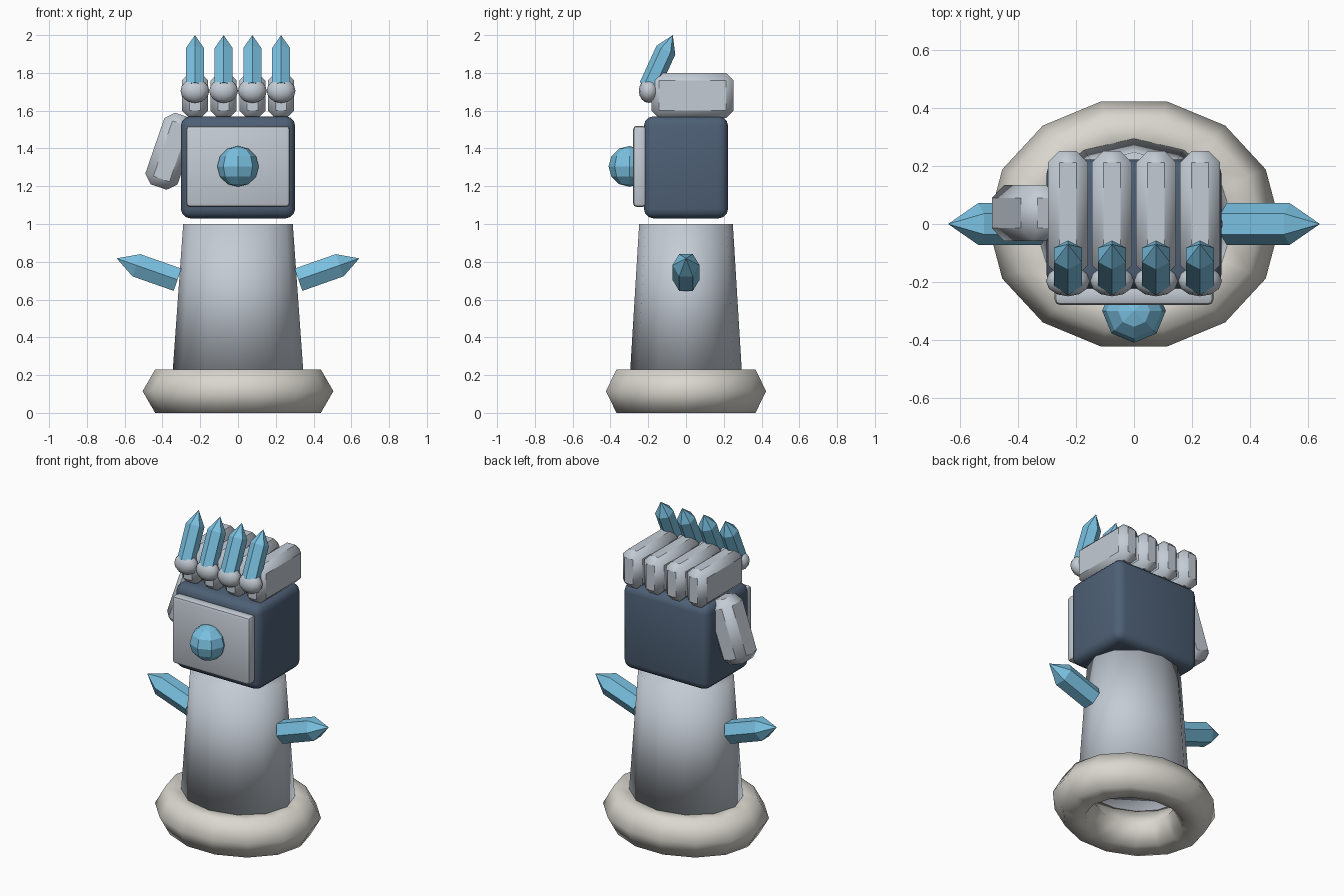
import bpy, bmesh, math
from mathutils import Matrix, Vector

if "Cube" in bpy.data.objects:
    bpy.data.objects.remove(bpy.data.objects["Cube"])


def colour(name, rgb):
    m = bpy.data.materials.new(name)
    m.diffuse_color = (*rgb, 1)
    m.use_nodes = True
    m.node_tree.nodes["Principled BSDF"].inputs["Base Color"].default_value = m.diffuse_color
    return m


STEEL = colour("steel grey", (0.55, 0.60, 0.66))
NAVY = colour("dark navy", (0.076, 0.117, 0.18))
CRYSTAL = colour("ice blue", (0.195, 0.53, 0.75))
CUFF = colour("warm stone", (0.70, 0.68, 0.62))


def finish(name, bm, mat, smooth=False):
    bmesh.ops.recalc_face_normals(bm, faces=bm.faces)
    me = bpy.data.meshes.new(name)
    bm.to_mesh(me)
    bm.free()
    me.materials.append(mat)
    for p in me.polygons:
        p.use_smooth = smooth
    ob = bpy.data.objects.new(name, me)
    bpy.context.collection.objects.link(ob)
    return ob


def block(name, centre, size, bevel, segments, mat, tilt=0.0):
    """Bevelled box, tilted about the y axis."""
    bm = bmesh.new()
    bmesh.ops.create_cube(bm, size=1, matrix=Matrix.Diagonal((*size, 1)))
    bmesh.ops.bevel(bm, geom=bm.edges[:], offset=bevel, segments=segments,
                    profile=0.5, affect='EDGES')
    bm.transform(Matrix.Translation(centre) @ Matrix.Rotation(tilt, 4, 'Y'))
    ob = finish(name, bm, mat)
    bpy.ops.object.select_all(action='DESELECT')
    ob.select_set(True)
    bpy.context.view_layer.objects.active = ob
    bpy.ops.object.shade_smooth_by_angle(angle=math.radians(40))
    return ob


def ball(name, centre, radii, segs, rings, mat, smooth):
    bm = bmesh.new()
    bmesh.ops.create_uvsphere(bm, u_segments=segs, v_segments=rings, radius=1)
    bm.transform(Matrix.Translation(centre) @ Matrix.Diagonal((*radii, 1)))
    return finish(name, bm, mat, smooth)


def crystal(name, base, tip, radius, point):
    """Six-sided prism ending in a point, with two ridges in the yz / y plane."""
    base, tip = Vector(base), Vector(tip)
    axis = (tip - base).normalized()
    ridge = Vector((0, 1, 0))
    ridge = (ridge - axis * ridge.dot(axis)).normalized()
    side = axis.cross(ridge)
    bm = bmesh.new()
    rings = []
    for c in (base, tip - axis * point):
        rings.append([bm.verts.new(c + radius * (ridge * math.cos(a) + side * math.sin(a)))
                      for a in (i * math.pi / 3 for i in range(6))])
    apex = bm.verts.new(tip)
    bm.faces.new(rings[0])
    for i in range(6):
        j = (i + 1) % 6
        bm.faces.new((rings[0][i], rings[0][j], rings[1][j], rings[1][i]))
        bm.faces.new((rings[1][i], rings[1][j], apex))
    return finish(name, bm, CRYSTAL)


# Cuff: hexagonal-section oval ring
bm = bmesh.new()
R, r, N = 0.372, 0.133, 14
grid = []
for i in range(N):
    a = 2 * math.pi * i / N
    grid.append([])
    for k in range(6):
        b = math.pi * k / 3
        d = R + r * math.cos(b)
        grid[i].append(bm.verts.new((d * math.cos(a), 0.861 * d * math.sin(a),
                                     0.115 + r * math.sin(b))))
for i in range(N):
    for k in range(6):
        n, m = (i + 1) % N, (k + 1) % 6
        bm.faces.new((grid[i][k], grid[n][k], grid[n][m], grid[i][m]))
finish("cuff", bm, CUFF, True)

# Forearm: tapered oval column
bm = bmesh.new()
bmesh.ops.create_cone(bm, cap_ends=True, segments=12, radius1=0.345, radius2=0.29,
                      depth=0.77)
bm.transform(Matrix.Translation((0, 0, 0.615)) @ Matrix.Diagonal((1, 0.855, 1, 1)))
finish("forearm", bm, STEEL, True)

# Fist, back plate and gem
block("fist", (0, 0, 1.30), (0.605, 0.445, 0.54), 0.05, 3, NAVY)
block("hand_plate", (0, -0.245, 1.305), (0.55, 0.07, 0.43), 0.02, 2, STEEL)
ball("gem", (0, -0.30, 1.305), (0.11, 0.11, 0.108), 8, 6, CRYSTAL, False)

# Fingers, each with a knuckle and a crystal claw
for i in range(4):
    x = (i - 1.5) * 0.152
    block(f"finger_{i + 1}", (x, 0.035, 1.68), (0.138, 0.435, 0.24), 0.04, 1, STEEL)
    ball(f"knuckle_{i + 1}", (x, -0.197, 1.705), (0.076, 0.053, 0.064), 12, 8, STEEL, True)
    crystal(f"claw_{i + 1}", (x, -0.195, 1.727), (x, -0.07, 2.0), 0.055, 0.088)

# Thumb
block("thumb", (-0.355, 0.038, 1.385), (0.18, 0.195, 0.40), 0.045, 1, STEEL,
      math.radians(19))

# Forearm spikes
for s, side in ((-1, "left"), (1, "right")):
    crystal(f"{side}_spike", (s * 0.32, 0, 0.705), (s * 0.642, 0, 0.818), 0.072, 0.11)
